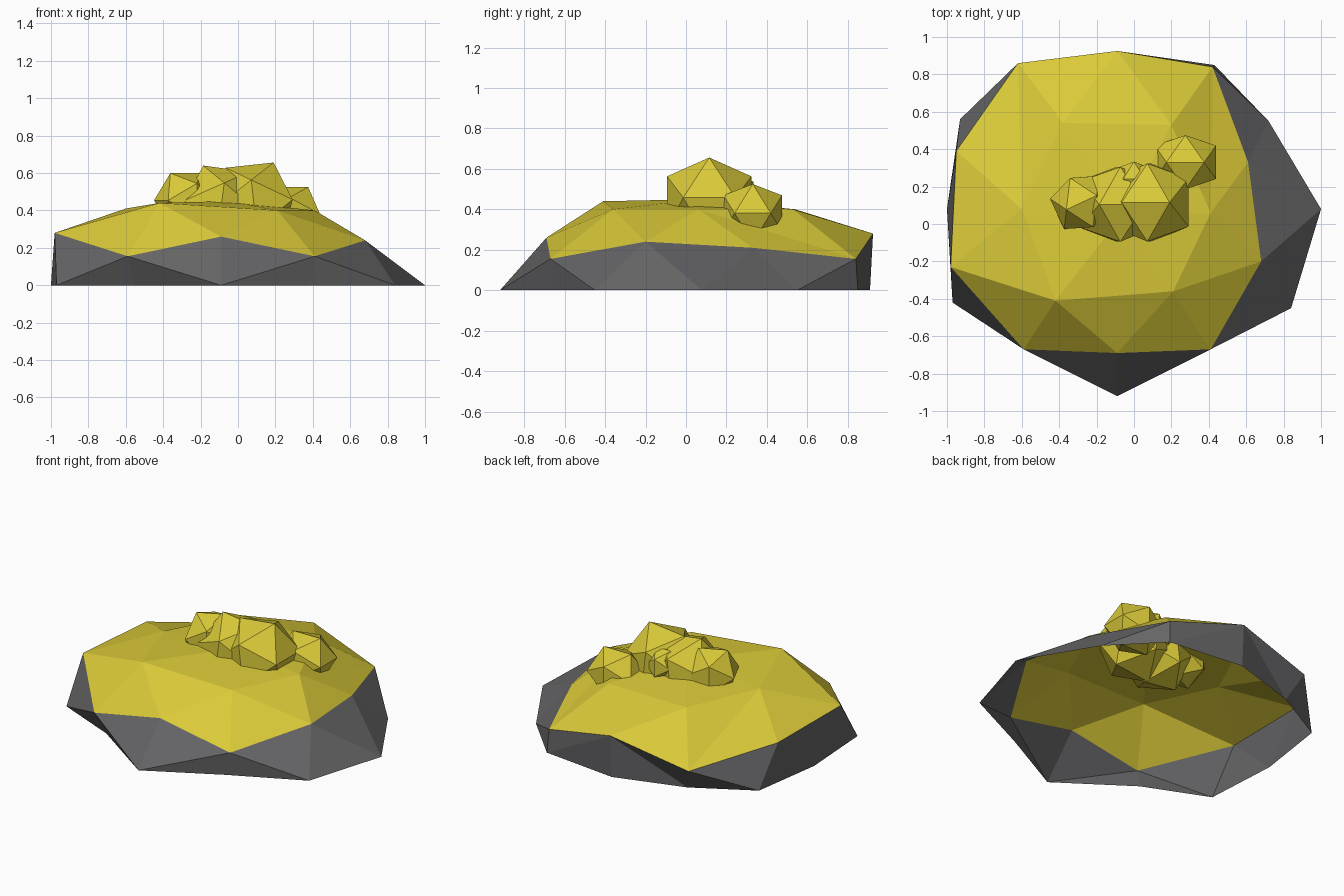
import bpy
import bmesh
from math import radians
from mathutils import Euler, Vector

cube = bpy.data.objects.get("Cube")
if cube:
    bpy.data.objects.remove(cube, do_unlink=True)


def make_material(name, colour):
    material = bpy.data.materials.new(name)
    material.use_nodes = True
    material.diffuse_color = colour
    material.node_tree.nodes["Principled BSDF"].inputs["Base Color"].default_value = colour
    return material


gold = make_material("gold", (0.70, 0.59, 0.04, 1))
stone = make_material("grey stone", (0.13, 0.13, 0.135, 1))


def add_object(name, bm, materials):
    mesh = bpy.data.meshes.new(name)
    bm.to_mesh(mesh)
    bm.free()
    for material in materials:
        mesh.materials.append(material)
    obj = bpy.data.objects.new(name, mesh)
    bpy.context.collection.objects.link(obj)
    return obj


def stitch(bm, upper, lower, fans, material_index):
    """Join two closed rings; fans gives the lower edges under each upper vertex."""
    j = 0
    for i, count in enumerate(fans):
        for step in range(count):
            face = bm.faces.new((upper[i], lower[j], lower[(j + 1) % len(lower)]))
            face.material_index = material_index
            j = (j + 1) % len(lower)
        face = bm.faces.new((upper[i], lower[j], upper[(i + 1) % len(upper)]))
        face.material_index = material_index


# Mound: open shell from a crown, a shoulder ring, a rim ring and a ground ring
shoulder = [(.21, -.36, .40), (.41, .06, .40), (.2, .53, .40),
            (-.38, .54, .40), (-.6, .08, .41), (-.42, -.41, .44)]
rim = [(-.09, -.69, .26), (.41, -.67, .155), (.68, -.2, .24), (.61, .33, .21), (.42, .84, .155),
       (-.09, .925, .28), (-.62, .86, .16), (-.95, .39, .26), (-.98, -.23, .28), (-.59, -.67, .155)]
ground = [(-.09, -.92), (.38, -.67), (.84, -.45), (1, .08), (.72, .55), (.43, .85),
          (-.09, .91), (-.55, .77), (-.93, .56), (-1, .08), (-.97, -.42), (-.55, -.6)]

bm = bmesh.new()
crown = bm.verts.new((-.05, .06, .45))
shoulder_ring = [bm.verts.new(p) for p in shoulder]
rim_ring = [bm.verts.new(p) for p in rim]
ground_ring = [bm.verts.new((x, y, 0)) for x, y in ground]
for i, vert in enumerate(shoulder_ring):
    bm.faces.new((crown, vert, shoulder_ring[(i + 1) % len(shoulder_ring)]))
stitch(bm, shoulder_ring, rim_ring, [2, 2, 1, 1, 2, 2], 0)
stitch(bm, rim_ring, ground_ring, [0, 2, 1, 1, 1, 2, 1, 1, 1, 2], 1)
add_object("mound", bm, [gold, stone])


# Nuggets: tilted and turned icosahedra sunk into the crown
def add_nugget(name, centre, radius, tilt, turn, widen=1):
    bm = bmesh.new()
    bmesh.ops.create_icosphere(bm, subdivisions=1, radius=radius)
    rotation = Euler((0, radians(tilt), radians(turn))).to_matrix()
    for vert in bm.verts:
        vert.co = rotation @ vert.co
        vert.co.x *= widen
        vert.co += Vector(centre)
    add_object(name, bm, [gold])


add_nugget("large_nugget", (.085, .115, .435), .245, -38, 0)
add_nugget("middle_nugget", (-.09, .105, .425), .235, -24, 0)
add_nugget("left_nugget", (-.28, .115, .455), .17, -32, 25)
add_nugget("back_nugget", (.275, .33, .38), .17, -32, 0, 1.13)
add_nugget("small_nugget", (0, .24, .48), .11, -32, 0)
